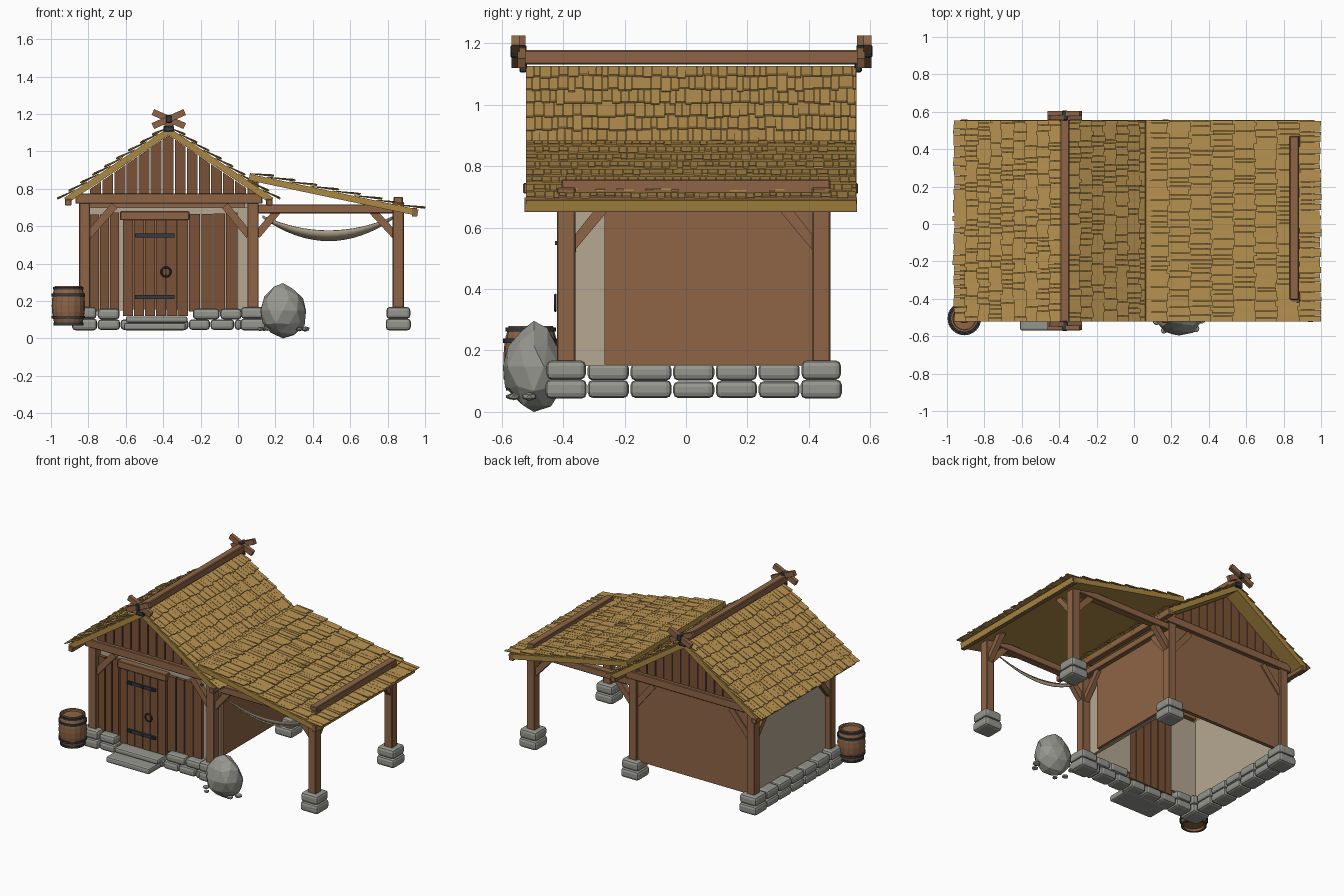
import bpy, bmesh, math, random
from mathutils import Vector, Matrix

if "Cube" in bpy.data.objects:
    bpy.data.objects.remove(bpy.data.objects["Cube"])

random.seed(4)


def material(name, rgb):
    m = bpy.data.materials.new(name)
    lin = [((c / 255 + 0.055) / 1.055) ** 2.4 for c in rgb]
    m.diffuse_color = (*lin, 1)
    m.use_nodes = True
    m.node_tree.nodes["Principled BSDF"].inputs["Base Color"].default_value = m.diffuse_color
    return m


WOOD = material("wood", (142, 101, 70))
PLANK = material("plank_wood", (122, 82, 55))
THATCH = material("thatch", (186, 148, 82))
EDGE = material("thatch_edge", (172, 136, 66))
STONE = material("stone", (150, 150, 144))
PLASTER = material("plaster", (182, 168, 145))
IRON = material("iron", (52, 58, 62))


def finish(name, bm, mat, bevel=0, seg=2, smooth=False):
    bmesh.ops.recalc_face_normals(bm, faces=bm.faces)
    me = bpy.data.meshes.new(name)
    bm.to_mesh(me)
    bm.free()
    ob = bpy.data.objects.new(name, me)
    bpy.context.collection.objects.link(ob)
    me.materials.append(mat)
    if bevel:
        b = ob.modifiers.new("bevel", 'BEVEL')
        b.width, b.segments = bevel, seg
    if smooth:
        bpy.context.view_layer.objects.active = ob
        ob.select_set(True)
        bpy.ops.object.shade_smooth_by_angle()
        ob.select_set(False)
    return ob


def add_box(bm, x0, x1, y0, y1, z0, z1):
    m = Matrix.Translation(((x0 + x1) / 2, (y0 + y1) / 2, (z0 + z1) / 2))
    bmesh.ops.create_cube(bm, size=1, matrix=m @ Matrix.Diagonal((x1 - x0, y1 - y0, z1 - z0, 1)))


def boxes(name, mat, rows, **kw):
    bm = bmesh.new()
    for r in rows:
        add_box(bm, *r)
    return finish(name, bm, mat, **kw)


def add_prism(bm, pts, y0, y1):
    """Extrude an x-z outline along y."""
    a = [bm.verts.new((x, y0, z)) for x, z in pts]
    b = [bm.verts.new((x, y1, z)) for x, z in pts]
    bm.faces.new(a)
    bm.faces.new(b[::-1])
    for i in range(len(pts)):
        j = (i + 1) % len(pts)
        bm.faces.new((a[i], a[j], b[j], b[i]))


def strip(p, q, h):
    """Outline of a bar of thickness h running from p to q in x-z."""
    p, q = Vector(p), Vector(q)
    n = Vector((p.y - q.y, q.x - p.x)).normalized() * h / 2
    return [p + n, q + n, q - n, p - n]


FRONT, BACK = -0.39, 0.44
RX = -0.37                       # ridge x
ENDS = (FRONT, BACK)

# Corner posts, lean-to posts and their stone pads
boxes("posts", WOOD, [(x - .03, x + .03, y - .03, y + .03, .16, t)
                      for x, t in ((-.82, .73), (.08, .85), (.857, .73)) for y in ENDS], bevel=.004, seg=1)
boxes("post_pads", STONE, [(x - w, x + w, y - w, y + w, z, z + .063)
                           for x in (-.82, .08, .857) for y in ENDS
                           for z, w in ((.043, .067), (.105, .064))], bevel=.018)

# Foundation stones along the front and the left side
rows = []
for z in (.045, .102):
    x = -.75
    while x < .0:
        w = random.uniform(.11, .15)
        if not (-.62 < x + w / 2 < -.27 and z > .1):
            rows.append((x, min(x + w, .02), -.445, -.335, z, z + .057))
        x += w + .003
    for i in range(5):
        y = -.32 + i * .139
        rows.append((-.88, -.77, y, y + .134, z, z + .057 + random.uniform(-.004, .004)))
boxes("foundation_stones", STONE, rows, bevel=.018)
boxes("door_steps", STONE, [(-.61, -.28, -.57, -.40, .043, .083), (-.60, -.27, -.49, -.38, .083, .118)], bevel=.012)

# Walls: plaster on the front, left and front right corner, boards elsewhere
boxes("plaster_walls", PLASTER, [(-.81, -.60, -.37, -.355, .15, .70), (-.27, .05, -.37, -.355, .15, .70),
                                 (-.60, -.27, -.37, -.355, .66, .70), (-.81, -.795, -.36, .43, .15, .72),
                                 (.035, .055, -.36, .43, .15, .72)])
boxes("board_walls", WOOD, [(.055, .075, -.265, .42, .155, .76), (-.79, .05, .425, .45, .155, .72)])

# Front planks either side of the door
rows = []
for a, b, n in ((-.79, -.63, 3), (-.262, .002, 4)):
    s = (b - a) / n
    rows += [(a + i * s, a + (i + 1) * s - .006, -.392, -.37, .145, .675 - random.uniform(0, .015)) for i in range(n)]
boxes("front_planks", PLANK, rows)

# Door with lintel, strap hinges and ring
boxes("door", PLANK, [(-.615 + i * .0585, -.615 + i * .0585 + .054, -.408, -.365, .12, .64) for i in range(6)])
boxes("door_lintel", WOOD, [(-.63, -.26, -.415, -.36, .632, .68)], bevel=.004, seg=1)
boxes("door_hinges", IRON, [(-.55, -.34, -.418, -.408, z, z + .022) for z in (.54, .21)] +
      [(x, x + .014, -.426, -.408, z + .003, z + .017) for z in (.54, .21) for x in (-.535, -.44, -.365)])
bpy.ops.mesh.primitive_torus_add(major_radius=.025, minor_radius=.005, major_segments=16, minor_segments=6,
                                 location=(-.385, -.425, .355), rotation=(math.pi / 2, 0, 0))
ring = bpy.context.object
ring.name = "door_ring"
ring.data.materials.append(IRON)

# Beams: gable ties, wall plates, lean-to ties and outer plate
rows = [(-.87, .13, y - .035, y + .035, .72, .775) for y in ENDS]
rows += [(.10, .85, y - .025, y + .025, .668, .716) for y in ENDS]
rows += [(x - .025, x + .025, -.41, .47, .70, .745) for x in (-.82, .08)]
rows += [(.832, .882, -.405, .47, .70, .757)]
rows += [(-.925, -.89, -.53, .56, .71, .745), (.15, .185, -.53, .56, .71, .745)]
boxes("beams", WOOD, rows, bevel=.004, seg=1)

# Diagonal braces
bm = bmesh.new()
for y in ENDS:
    for p, q in (((-.80, .55), (-.66, .71)), ((.06, .55), (-.07, .71)),
                 ((.10, .55), (.21, .68)), ((.84, .55), (.72, .68))):
        add_prism(bm, strip(p, q, .04), y - .018, y + .018)
for s in (-1, 1):
    for x in (-.82, .08, .857):      # braces running along the sides
        v = [Vector((x + dx, .025 + s * y, z)) for dx in (-.018, .018)
             for y, z in ((.40, .56), (.28, .71), (.25, .69), (.40, .51))]
        bmesh.ops.convex_hull(bm, input=[bm.verts.new(c) for c in v])
finish("braces", bm, WOOD)

# Gable boards cut to the roof slope
bm = bmesh.new()
SLOPE = .68
for y in ENDS:
    for i in range(13):
        x0 = -.79 + i * .0646
        x1 = x0 + .058
        top = [1.085 - SLOPE * abs(x - RX) for x in (x0, x1)]
        pts = [(x0, .76), (x1, .76), (x1, max(top[1], .77)), (x0, max(top[0], .77))]
        if x0 < RX < x1:
            pts.insert(3, (RX, 1.085))
        add_prism(bm, pts, y - .012, y + .012)
finish("gable_boards", bm, PLANK)

# Roof slabs
Y0, Y1 = -.52, .555
ROOFS = [((RX, 1.107), (-.92, .737), 9), ((RX, 1.107), (.18, .737), 9), ((.06, .862), (.962, .672), 8)]
bm = bmesh.new()
for p, q, n in ROOFS:
    add_prism(bm, strip(p, q, .034), Y0, Y1)
finish("roof_slabs", bm, EDGE)
boxes("eave_rail", WOOD, [(.93, .958, -.525, .557, .651, .697)])

# Thatch shingles in overlapping rows, each lifted at its lower end
bm = bmesh.new()
for p, q, n in ROOFS:
    p, q = Vector(p), Vector(q)
    d = q - p
    length = d.length + .03
    d.normalize()
    nrm = Vector((-d.y, d.x))
    if nrm.y < 0:
        nrm = -nrm
    step = length / n
    for r in range(n):
        y = Y0
        while y < Y1 - .005:
            y2 = min(y + random.uniform(.018, .036), Y1)
            j = random.uniform(-.008, .008) if r < n - 1 else random.uniform(-.006, .004)
            lift = .034 + random.uniform(-.004, .004)
            a = p + d * max(r * step - .025, .0) + nrm * .019
            b = p + d * ((r + 1) * step + j) + nrm * lift
            add_prism(bm, strip(a, b, .005), y, y2 - .0015)
            y = y2
finish("thatch_shingles", bm, THATCH)

# Ridge pole with crossed end pieces and lashings
boxes("ridge_pole", WOOD, [(RX - .024, RX + .024, -.545, .58, 1.13, 1.178)], bevel=.005, seg=1)
bm = bmesh.new()
for y, s in ((-.545, -1), (.58, 1)):
    for k, m in enumerate((-1, 1)):
        yy = y + s * (k - .5) * .02
        add_prism(bm, strip((RX - m * .085, 1.135), (RX + m * .085, 1.21), .034), yy - .013, yy + .013)
finish("ridge_crosses", bm, WOOD)
boxes("ridge_lashings", IRON, [(RX - .028, RX + .028, y - .012, y + .012, 1.105, 1.135) for y in (-.53, .56)] +
      [(RX - .016, RX + .016, y - .026, y + .026, 1.152, 1.194) for y in (-.545, .58)], bevel=.004, seg=1)

# Sagging cloth under the lean-to tie
bm = bmesh.new()
N = 16
prev = None
for i in range(N + 1):
    t = i / N
    c = 4 * t * (1 - t)
    x = .13 + .71 * t
    top = bm.verts.new((x, FRONT - .01, .655 - .08 * c))
    low = bm.verts.new((x, FRONT + .03 * c, .645 - .125 * c))
    if prev:
        bm.faces.new((prev[0], top, low, prev[1]))
    prev = (top, low)
cloth = finish("cloth", bm, PLASTER, smooth=True)
cloth.modifiers.new("thickness", 'SOLIDIFY').thickness = .004

# Barrel: bulging staves, recessed lids and iron hoops
BX, BY = -.907, -.505


def radius(z):
    return .072 + .017 * (1 - ((z - .175) / .105) ** 2)


def lathe(name, prof, mat, n, closed):
    bm = bmesh.new()
    rings = [[bm.verts.new((BX + r * math.cos(k * math.tau / n), BY + r * math.sin(k * math.tau / n), z))
              for k in range(n)] for r, z in prof]
    pairs = list(zip(rings, rings[1:])) + ([(rings[-1], rings[0])] if closed else [])
    for a, b in pairs:
        for k in range(n):
            bm.faces.new((a[k], a[(k + 1) % n], b[(k + 1) % n], b[k]))
    if not closed:
        bm.faces.new(rings[0])
        bm.faces.new(rings[-1])
    return finish(name, bm, mat)


side = [(radius(z), z) for z in (.07, .105, .14, .175, .21, .245, .28)]
lathe("barrel", [(.062, .085), (.064, .07)] + side + [(.062, .28), (.060, .265)], WOOD, 16, False)
for k, z in enumerate((.077, .112, .232, .268)):
    lathe(f"barrel_hoop_{k + 1}", [(radius(z) - .004, z - .007), (radius(z) + .006, z - .007),
                                   (radius(z) + .006, z + .007), (radius(z) - .004, z + .007)], IRON, 24, True)
# Dark seams between the staves
bm = bmesh.new()
for k in range(16):
    m = Matrix.Translation((BX, BY, 0)) @ Matrix.Rotation(k * math.tau / 16, 4, 'Z')
    lo = [bm.verts.new(m @ Vector((r + .001, s * .0015, z))) for r, z in side for s in (-1, 1)]
    for i in range(0, len(lo) - 2, 2):
        bm.faces.new((lo[i], lo[i + 1], lo[i + 3], lo[i + 2]))
finish("barrel_seams", bm, PLANK)

# Faceted boulder with loose pebbles
bm = bmesh.new()
bmesh.ops.create_icosphere(bm, subdivisions=2, radius=1)
for v in bm.verts:
    k = random.uniform(.9, 1.04)
    taper = 1 - .22 * max(v.co.z, 0)
    v.co = Vector((.24 + v.co.x * .132 * k * taper, -.495 + v.co.y * .108 * k * taper,
                   .148 + v.co.z * .148 * (k if abs(v.co.z) < .95 else 1)))
finish("boulder", bm, STONE)
bm = bmesh.new()
for x, y, r in ((.12, -.52, .022), (.16, -.57, .018), (.33, -.56, .022), (.36, -.51, .026), (.14, -.44, .02)):
    bmesh.ops.create_icosphere(bm, subdivisions=1, radius=r,
                               matrix=Matrix.Translation((x, y, .05)) @ Matrix.Diagonal((1, 1, .55, 1)))
finish("pebbles", bm, STONE)
